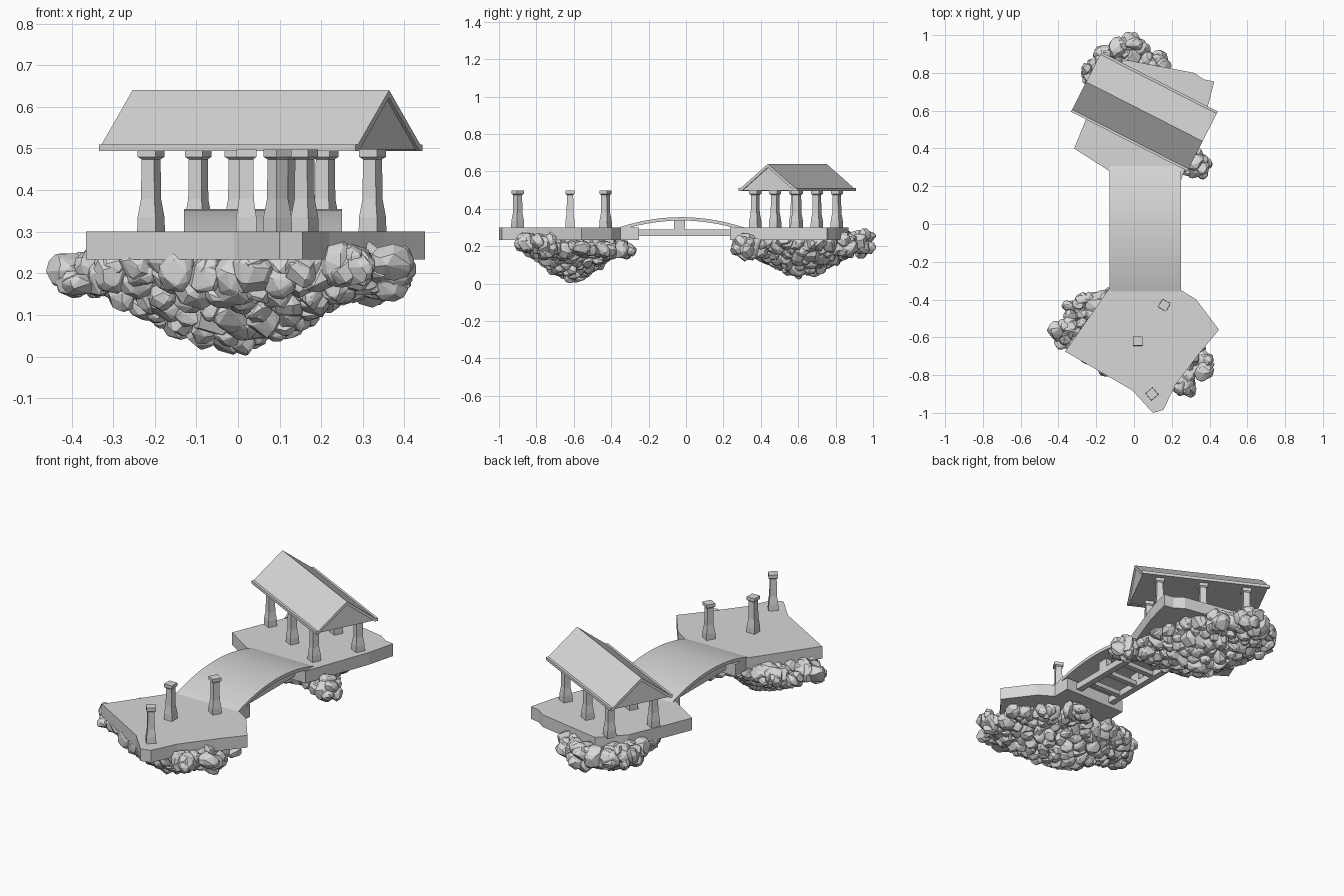
import bpy, bmesh, math, random
from mathutils import Vector, Matrix

random.seed(7)
cube = bpy.data.objects.get("Cube")
if cube:
    bpy.data.objects.remove(cube, do_unlink=True)

stone = bpy.data.materials.new("light_grey_stone")
stone.use_nodes = True
GREY = (0.68, 0.68, 0.68, 1)
stone.diffuse_color = GREY
stone.node_tree.nodes["Principled BSDF"].inputs["Base Color"].default_value = GREY


def finish(name, bm, place=None):
    bmesh.ops.recalc_face_normals(bm, faces=bm.faces)
    mesh = bpy.data.meshes.new(name)
    bm.to_mesh(mesh)
    bm.free()
    mesh.materials.append(stone)
    ob = bpy.data.objects.new(name, mesh)
    bpy.context.collection.objects.link(ob)
    if place:
        ob.matrix_world = place


def prism(bm, outline, move):
    """Extrude a closed outline of 3D points along a vector."""
    base = bm.faces.new([bm.verts.new(p) for p in outline])
    top = bmesh.ops.extrude_face_region(bm, geom=[base])["geom"]
    verts = [v for v in top if isinstance(v, bmesh.types.BMVert)]
    bmesh.ops.translate(bm, verts=verts, vec=Vector(move))


def box(name, low, high):
    bm = bmesh.new()
    a, b = Vector(low), Vector(high)
    corners = [(a.x, a.y, a.z), (b.x, a.y, a.z), (b.x, b.y, a.z), (a.x, b.y, a.z)]
    prism(bm, corners, (0, 0, b.z - a.z))
    finish(name, bm)


def platform(name, outline):
    bm = bmesh.new()
    prism(bm, [(x, y, 0.233) for x, y in outline], (0, 0, 0.068))
    finish(name, bm)


def pillar(name, x, y, degrees):
    """Square pillar lofted from a profile of half-width and height."""
    bm = bmesh.new()
    profile = [(.025, .295), (.024, .335), (.018, .378), (.017, .474),
               (.024, .48), (.024, .498)]
    rings = [[bm.verts.new((sx * w, sy * w, z))
              for sx, sy in ((-1, -1), (1, -1), (1, 1), (-1, 1))] for w, z in profile]
    for lower, upper in zip(rings, rings[1:]):
        for i in range(4):
            j = (i + 1) % 4
            bm.faces.new((lower[i], lower[j], upper[j], upper[i]))
    bm.faces.new(rings[0])
    bm.faces.new(rings[-1])
    finish(name, bm, Matrix.Translation((x, y, 0)) @ Matrix.Rotation(math.radians(degrees), 4, 'Z'))


def rock(bm, centre, radius):
    """Faceted boulder: convex hull of random points on an ellipsoid."""
    stretch = Vector([random.uniform(.65, 1.2) for _ in range(3)])
    spin = Matrix.Rotation(random.uniform(0, 6.3), 3, 'Z') @ Matrix.Rotation(random.uniform(0, 3), 3, 'X')
    points = []
    for _ in range(36):
        d = Vector([random.gauss(0, 1) for _ in range(3)]).normalized()
        points.append(bm.verts.new(centre + spin @ (d * stretch * radius)))
    hull = bmesh.ops.convex_hull(bm, input=points)
    loose = {v for v in hull["geom_interior"] + hull["geom_unused"]
             if isinstance(v, bmesh.types.BMVert)}
    bmesh.ops.delete(bm, geom=list(loose), context='VERTS')


def boulders(name, x, y, degrees, length, width, bottom, count, clumps):
    """Bowl of rocks on a spiral, deepest in the middle, with clumps at the rim."""
    bm = bmesh.new()
    turn = Matrix.Rotation(math.radians(degrees), 3, 'Z')
    for i in range(count):
        rho = math.sqrt((i + .5) / count)
        angle = i * 2.39996
        radius = random.uniform(.034, .06)
        flat = Vector((math.cos(angle) * rho * (length - radius),
                       math.sin(angle) * rho * (width - radius), 0))
        floor = bottom + .17 * rho ** 1.15 + radius
        for z in (floor, random.uniform(floor, .225)):
            height = min(z + random.uniform(0, .012), .225)
            rock(bm, turn @ flat + Vector((x, y, height)), radius)
    for cx, cy, reach, top in clumps:
        for i in range(12):
            offset = Vector((reach * math.sqrt((i + .5) / 12), 0, random.uniform(.17, top)))
            rock(bm, Matrix.Rotation(i * 2.39996, 3, 'Z') @ offset + Vector((cx, cy, 0)),
                 random.uniform(.036, .052))
    finish(name, bm)


# Islands
platform("front_platform", [
    (-.13, -.25), (-.13, -.34), (-.365, -.675), (-.01, -.88), (.1, -1), (.155, -.985),
    (.22, -.85), (.35, -.68), (.45, -.56), (.33, -.4), (.25, -.35), (.25, -.25)])
platform("back_platform", [
    (-.13, .24), (-.13, .28), (-.317, .4), (-.26, .54), (-.17, .75), (-.05, .87),
    (.32, .8), (.37, .765), (.425, .755), (.385, .6), (.25, .235)])
boulders("front_rocks", -.01, -.61, -25, .42, .255, -.018, 110,
         [(-.36, -.58, .06, .23), (-.25, -.44, .05, .22), (.35, -.74, .05, .23),
          (.27, -.85, .04, .23), (.3, -.58, .08, .2), (.1, -.37, .07, .2),
          (.22, -.46, .06, .2)])
boulders("back_rocks", .02, .62, -68, .4, .28, .006, 115,
         [(.34, .315, .045, .25), (.25, .34, .07, .22), (-.02, .93, .05, .26),
          (-.2, .8, .06, .25), (.12, .83, .04, .24)])

# Arched bridge deck made of straight planks
bm = bmesh.new()
PLANKS = 14
steps = [-.36 + .67 * i / PLANKS for i in range(PLANKS + 1)]
arch = [(y, .3 + .055 * (1 - ((y + .025) / .335) ** 2)) for y in steps]
outline = [(-.13, y, z) for y, z in arch] + [(-.13, y, z - .018) for y, z in reversed(arch)]
prism(bm, outline, (.38, 0, 0))
finish("bridge_deck", bm)

# Bridge frame: inset long beams, cross bars and centre posts
for side, x in (("right", -.07), ("left", .15)):
    box(side + "_bridge_beam", (x, -.3, .255), (x + .035, .25, .29))
    box(side + "_bridge_post", (x, -.065, .285), (x + .035, -.005, .342))
for i, y in enumerate((-.17, -.035, .1)):
    box("bridge_cross_bar_%d" % (i + 1), (-.05, y - .015, .26), (.16, y + .015, .285))

# Free-standing pillars on the front island
for i, (x, y, turn) in enumerate(((.16, -.43, -30), (.02, -.62, 0), (.095, -.9, 40))):
    pillar("front_pillar_%d" % (i + 1), x, y, turn)

# Pavilion on the back island, turned as a whole
TURN = -27
pavilion = Matrix.Translation((.055, .595, 0)) @ Matrix.Rotation(math.radians(TURN), 4, 'Z')
for row, t in (("front", -.13), ("back", .12)):
    for i, s in enumerate((-.23, .005, .24)):
        p = pavilion @ Vector((s, t, 0))
        pillar("pavilion_%s_pillar_%d" % (row, i + 1), p.x, p.y, TURN)

# Roof: inset solid gable core with a sloping slab and eave strip on each side
bm = bmesh.new()
prism(bm, [(-.338, -.16, .497), (-.338, .16, .497), (-.338, 0, .626)], (.676, 0, 0))
finish("roof_core", bm, pavilion)
for name, k in (("front", -1), ("back", 1)):
    bm = bmesh.new()
    prism(bm, [(-.346, 0, .64), (-.346, k * .164, .51), (-.346, k * .177, .51),
               (-.346, k * .177, .494), (-.346, k * .16, .494), (-.346, 0, .622)], (.692, 0, 0))
    finish(name + "_roof_slab", bm, pavilion)
